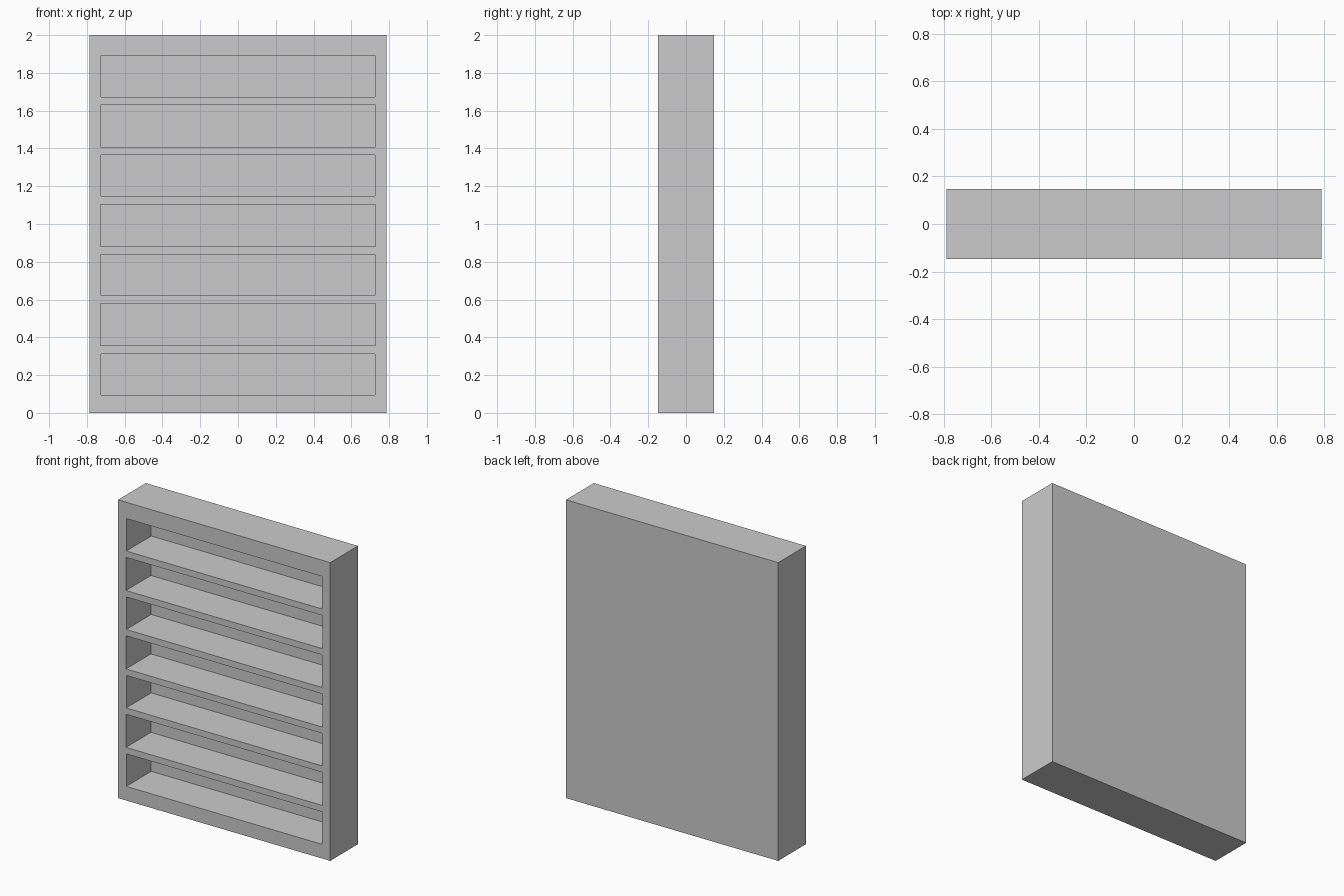
import bpy, bmesh
from mathutils import Matrix

if "Cube" in bpy.data.objects:
    bpy.data.objects.remove(bpy.data.objects["Cube"])

W, D, H = 1.574, 0.294, 2.0      # overall size
BACK = 0.03                      # back panel thickness
PITCH, FIRST, COUNT = 0.263, 0.204, 7


def add_box(bm, x, y, z):
    """Add a box from (min, max) ranges."""
    size = [b - a for a, b in (x, y, z)]
    mid = [(a + b) / 2 for a, b in (x, y, z)]
    bmesh.ops.create_cube(bm, size=1, matrix=Matrix.Translation(mid) @ Matrix.Diagonal((*size, 1)))


def make_object(name, bm):
    mesh = bpy.data.meshes.new(name)
    bm.to_mesh(mesh)
    bm.free()
    obj = bpy.data.objects.new(name, mesh)
    bpy.context.collection.objects.link(obj)
    return obj


# Solid cabinet body
bm = bmesh.new()
add_box(bm, (-W / 2, W / 2), (-D / 2, D / 2), (0, H))
case = make_object("bookcase", bm)

# Seven compartments, every second one slightly larger
bm = bmesh.new()
for i in range(COUNT):
    grow = 0.002 * (i % 2)
    zc = FIRST + i * PITCH
    hw, hh = 0.726 + grow, 0.109 + grow
    add_box(bm, (-hw, hw), (-D, D / 2 - BACK), (zc - hh, zc + hh))
cutter = make_object("compartment_cutter", bm)
cutter.hide_render = True

# Hollow out the compartments, then drop the cutter
mod = case.modifiers.new("compartments", 'BOOLEAN')
mod.operation = 'DIFFERENCE'
mod.solver = 'EXACT'
mod.object = cutter
bpy.context.view_layer.objects.active = case
case.select_set(True)
bpy.ops.object.modifier_apply(modifier=mod.name)
bpy.data.objects.remove(cutter)
